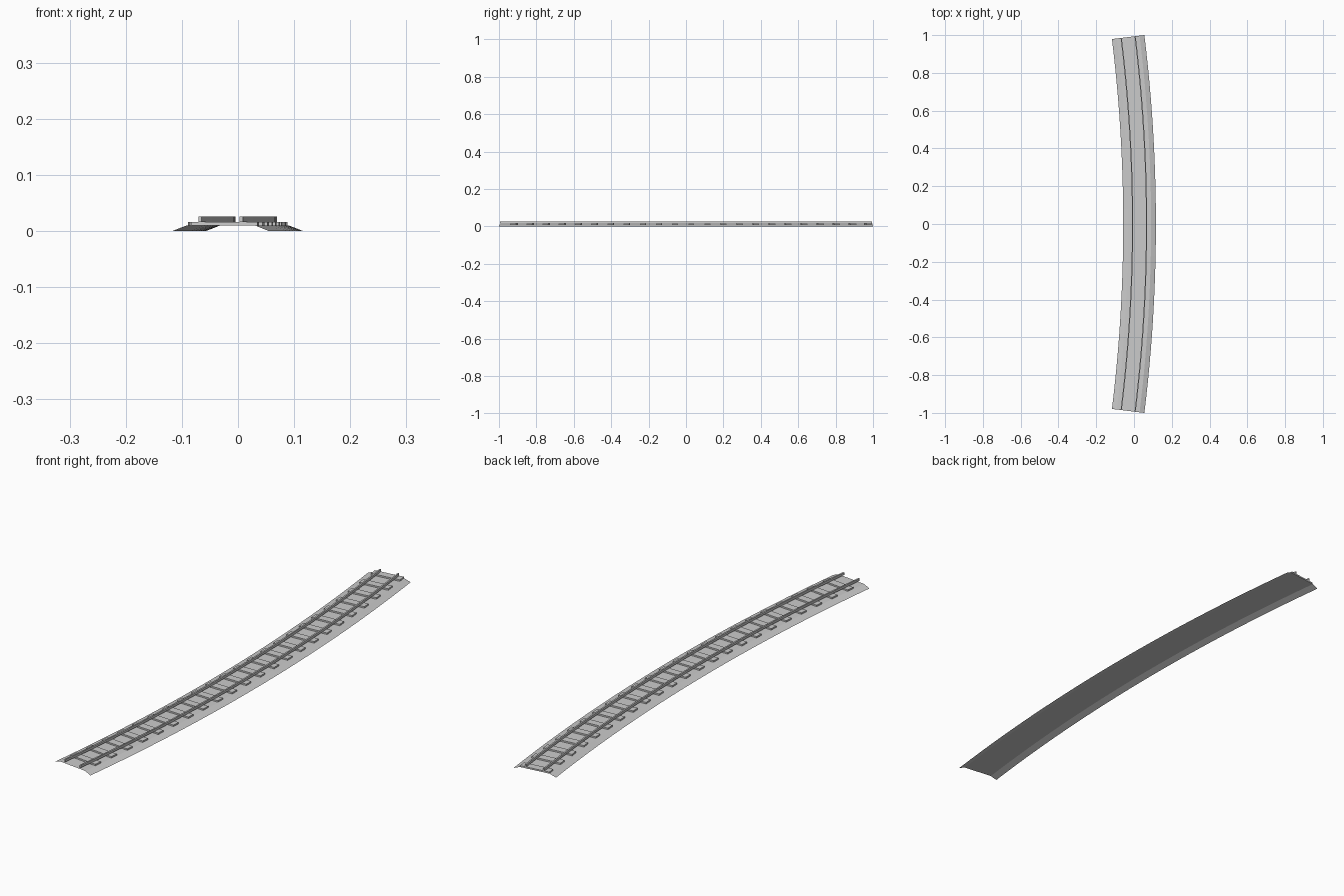
import bpy, bmesh, math
from mathutils import Matrix

if "Cube" in bpy.data.objects:
    bpy.data.objects.remove(bpy.data.objects["Cube"])

HALF_ANGLE = 0.122          # half of the arc swept by the track
HALF_WIDTH = 0.0865         # half width of the ballast foot
R = 1.0 / math.sin(HALF_ANGLE) - HALF_WIDTH
CX = 0.116 - HALF_WIDTH - R  # centre of the curve lies far to the left
SEGMENTS = 24
SLEEPERS = 23

grey = bpy.data.materials.new("track grey")
grey.diffuse_color = (0.6, 0.6, 0.6, 1)
grey.use_nodes = True
grey.node_tree.nodes["Principled BSDF"].inputs["Base Color"].default_value = grey.diffuse_color


def finish(name, bm):
    mesh = bpy.data.meshes.new(name)
    bm.to_mesh(mesh)
    bm.free()
    mesh.materials.append(grey)
    obj = bpy.data.objects.new(name, mesh)
    bpy.context.collection.objects.link(obj)
    return obj


def sweep(name, profile, closed):
    """Sweep an (offset, height) profile along the track arc."""
    bm = bmesh.new()
    rings = []
    for i in range(SEGMENTS + 1):
        a = HALF_ANGLE * (2 * i / SEGMENTS - 1)
        rings.append([bm.verts.new((CX + (R + o) * math.cos(a),
                                    (R + o) * math.sin(a), z))
                      for o, z in profile])
    n = len(profile)
    for r0, r1 in zip(rings, rings[1:]):
        for j in range(n if closed else n - 1):
            k = (j + 1) % n
            bm.faces.new((r0[j], r0[k], r1[k], r1[j]))
    if closed:
        bm.faces.new(rings[0])
        bm.faces.new(rings[-1][::-1])
        bmesh.ops.recalc_face_normals(bm, faces=bm.faces)
    return finish(name, bm)


# Ballast: hollow shell with sloping shoulders
sweep("ballast_bed", [(-HALF_WIDTH, 0), (-0.061, 0.01),
                      (0.061, 0.01), (HALF_WIDTH, 0)], False)

# Rails
for name, side in (("inner_rail", -1), ("outer_rail", 1)):
    a, b = side * 0.034, side * 0.040
    sweep(name, [(a, 0.016), (b, 0.016), (b, 0.0255), (a, 0.0255)], True)

# Sleepers: evenly spaced, the last one flush with the back end
bm = bmesh.new()
width = 0.03
pitch = 2 * HALF_ANGLE / SLEEPERS
for i in range(SLEEPERS):
    a = HALF_ANGLE - 0.5 * width / R - i * pitch
    place = (Matrix.Translation((CX, 0, 0)) @ Matrix.Rotation(a, 4, 'Z')
             @ Matrix.Translation((R, 0, 0.013))
             @ Matrix.Diagonal((0.118, width, 0.006, 1)))
    bmesh.ops.create_cube(bm, size=1, matrix=place)
finish("sleepers", bm)
